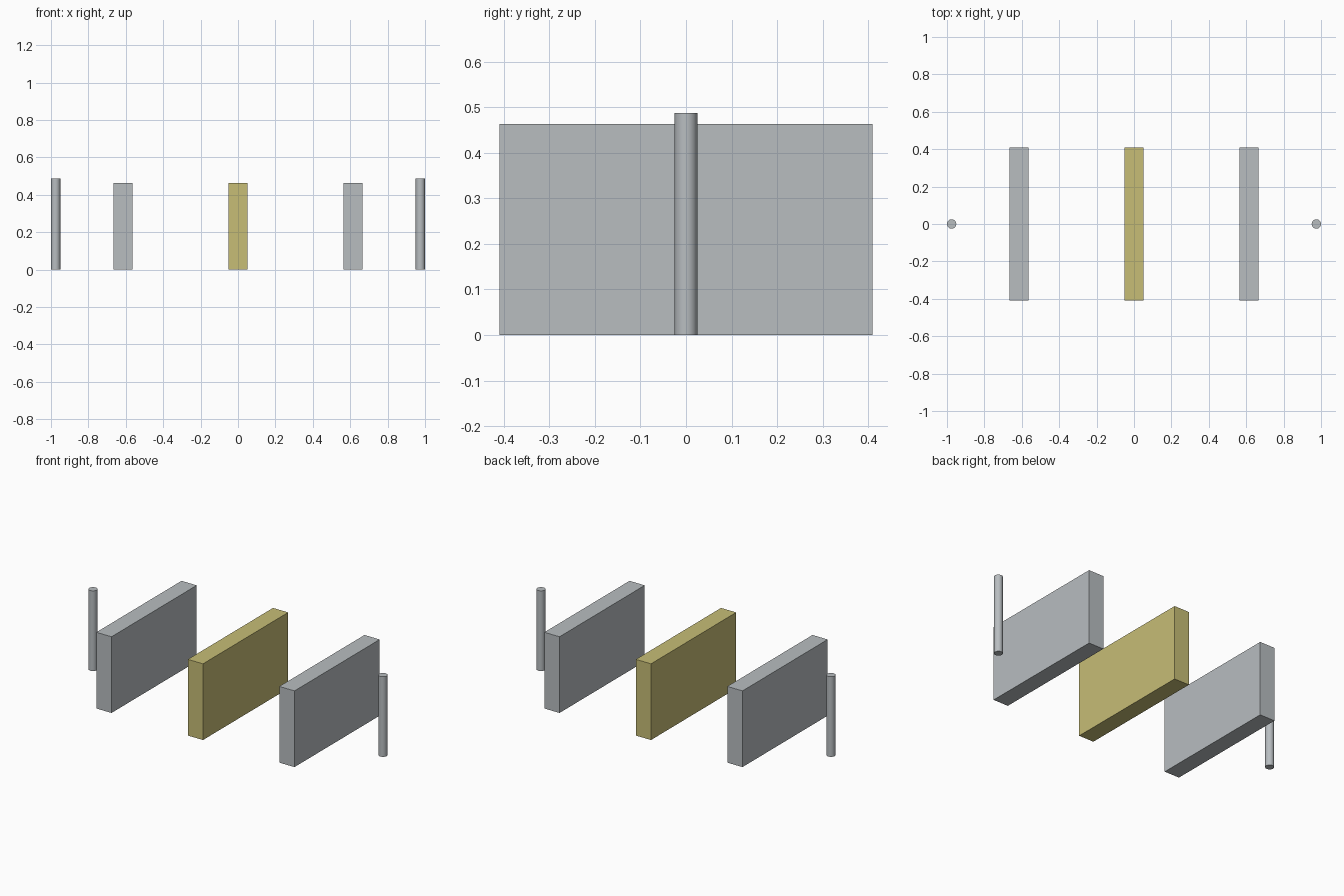
import bpy
import math

cube = bpy.data.objects.get("Cube")
if cube:
    bpy.data.objects.remove(cube, do_unlink=True)


def make_material(name, color):
    mat = bpy.data.materials.new(name)
    mat.use_nodes = True
    mat.diffuse_color = color
    mat.node_tree.nodes["Principled BSDF"].inputs["Base Color"].default_value = color
    return mat


grey = make_material("light grey", (0.48, 0.51, 0.53, 1))
yellow = make_material("mustard yellow", (0.57, 0.51, 0.18, 1))

PANEL_SIZE = (0.102, 0.818, 0.463)
POST_RADIUS, POST_HEIGHT = 0.025, 0.487


def panel(name, x, mat):
    bpy.ops.mesh.primitive_cube_add(size=1, location=(x, 0, PANEL_SIZE[2] / 2))
    obj = bpy.context.object
    obj.name = name
    obj.scale = PANEL_SIZE
    bpy.ops.object.transform_apply(location=False, rotation=False, scale=True)
    obj.data.materials.append(mat)


def post(name, x, mat):
    bpy.ops.mesh.primitive_cylinder_add(
        vertices=16, radius=POST_RADIUS, depth=POST_HEIGHT,
        location=(x, 0, POST_HEIGHT / 2))
    obj = bpy.context.object
    obj.name = name
    obj.data.materials.append(mat)
    bpy.ops.object.shade_smooth_by_angle(angle=math.radians(40))


# Middle panel, then a grey panel and an end post on each side
panel("middle_panel", 0, yellow)
for side, sign in (("left", 1), ("right", -1)):
    panel(side + "_panel", sign * 0.615, grey)
    post(side + "_post", sign * 0.975, grey)
